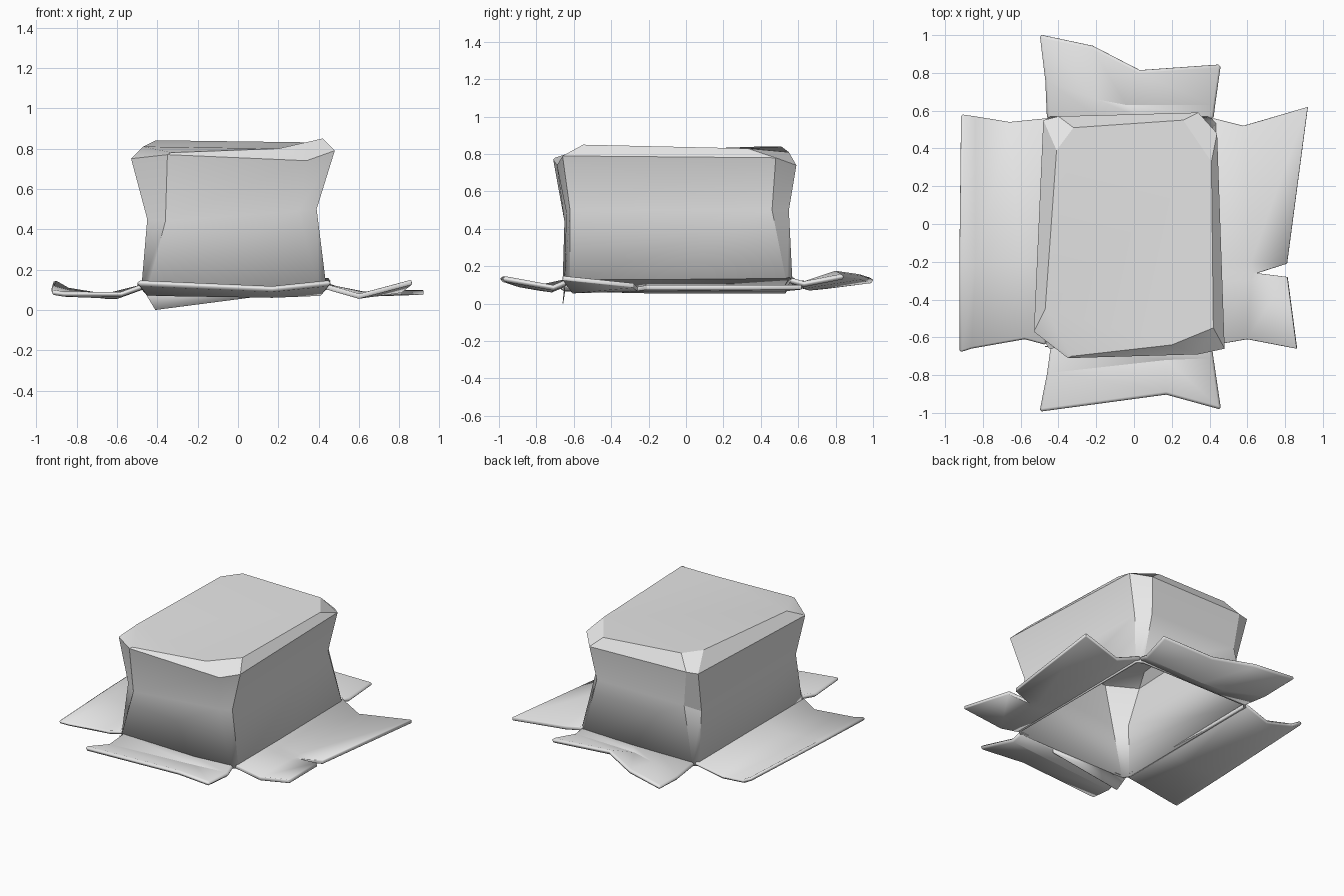
import bpy
from math import radians
from mathutils import Vector

if "Cube" in bpy.data.objects:
    bpy.data.objects.remove(bpy.data.objects["Cube"], do_unlink=True)

# One plain grey for everything
grey = bpy.data.materials.new("plain_grey")
grey.use_nodes = True
tone = (0.8, 0.8, 0.8, 1)
grey.diffuse_color = tone
grey.node_tree.nodes["Principled BSDF"].inputs["Base Color"].default_value = tone


def skin(name, rows, thickness=0.0, closed=False, bevel=0.0):
    """Join rows of points (in hundredths) with quads; a closed skin gets a lid."""
    count = len(rows[0])
    points = [Vector(point) / 100 for row in rows for point in row]
    faces = []
    for level in range(len(rows) - 1):
        low, high = level * count, (level + 1) * count
        for i in range(count if closed else count - 1):
            j = (i + 1) % count
            faces.append((low + i, low + j, high + j, high + i))
    if closed:
        faces.append(tuple(range(len(points) - count, len(points))))
    mesh = bpy.data.meshes.new(name)
    mesh.from_pydata(points, [], faces)
    mesh.update()
    if not closed and sum(face.normal.z for face in mesh.polygons) < 0:
        mesh.flip_normals()
    mesh.materials.append(grey)
    part = bpy.data.objects.new(name, mesh)
    bpy.context.collection.objects.link(part)

    if thickness:
        shell = part.modifiers.new("thickness", "SOLIDIFY")
        shell.thickness = thickness
        shell.offset = -1
    if bevel:
        edge = part.modifiers.new("worn_edge", "BEVEL")
        edge.width = bevel
        edge.segments = 1
        edge.limit_method = "ANGLE"
        edge.angle_limit = radians(50)

    bpy.ops.object.select_all(action="DESELECT")
    part.select_set(True)
    bpy.context.view_layer.objects.active = part
    bpy.ops.object.shade_smooth_by_angle(angle=radians(25))
    return part


# Crumpled box, open underneath: eight-sided rings from rim to lid
rim = [(-45, -66, 10), (40, -65, 10), (44, -62, 10), (44, 54, 10),
       (40, 57, 10), (-45, 57, 10), (-48, 54, 10), (-48, -61, 10)]
waist = [(-36, -65, 44), (30, -64, 49), (39, -62, 50), (38, 46, 50),
         (31, 55, 50), (-37, 55, 50), (-45, 47, 45), (-45, -58, 45)]
shoulder = [(-35, -71, 77), (34, -69, 74), (48, -66, 79), (44, 48, 78),
            (34, 59, 74), (-40, 57, 75), (-48, 55, 75), (-53, -57, 75)]
lid = [(-33, -70, 78), (20, -64, 80), (42, -55, 85), (41, 33, 83),
       (26, 55, 81), (-32, 51, 84), (-41, 39, 84), (-47, -45, 81)]
skin("box_body", [rim, waist, shoulder, lid], thickness=0.015, closed=True)

# Flaps: hinge row, fold row, outer edge row
skin("front_flap", [
    [(-44, -65, 13), (12, -65, 12), (41, -64, 13)],
    [(-46, -79, 10), (17, -72, 9), (42, -71, 10)],
    [(-50, -99, 15), (17, -90, 12), (46, -98, 15)],
], thickness=0.03, bevel=0.012)

skin("back_flap", [
    [(42, 56, 14), (3, 56, 13), (-20, 56, 13), (-46, 56, 13)],
    [(43, 63, 12), (-4, 63, 11), (-20, 66, 10), (-47, 76, 11)],
    [(46, 84, 16), (3, 81, 18), (-22, 94, 16), (-50, 100, 14)],
], thickness=0.03, bevel=0.012)

skin("left_flap", [
    [(43, -64, 13), (43, -30, 13), (43, -25, 13), (43, -20, 13), (42, 56, 14)],
    [(60, -61, 8), (62, -30, 9), (63, -26, 9), (62, -20, 9), (58, 52, 9)],
    [(86, -66, 15), (81, -28, 11), (65, -26, 9), (81, -21, 10), (92, 62, 10)],
], thickness=0.025, bevel=0.01)

skin("right_flap", [
    [(-46, 56, 13), (-47, -20, 13), (-47, -64, 13)],
    [(-66, 54, 8), (-60, -20, 8), (-58, -61, 9)],
    [(-84, 57, 11), (-84, -22, 10), (-86, -66, 9)],
    [(-91, 58, 15), (-92, -20, 12), (-92, -68, 10)],
], thickness=0.025, bevel=0.01)

# Torn sliver hanging below the front rim
skin("front_tear", [
    [(-47, -65, 10), (13, -65, 10)],
    [(-41, -66, 0), (13, -65, 7)],
], thickness=0.004)
